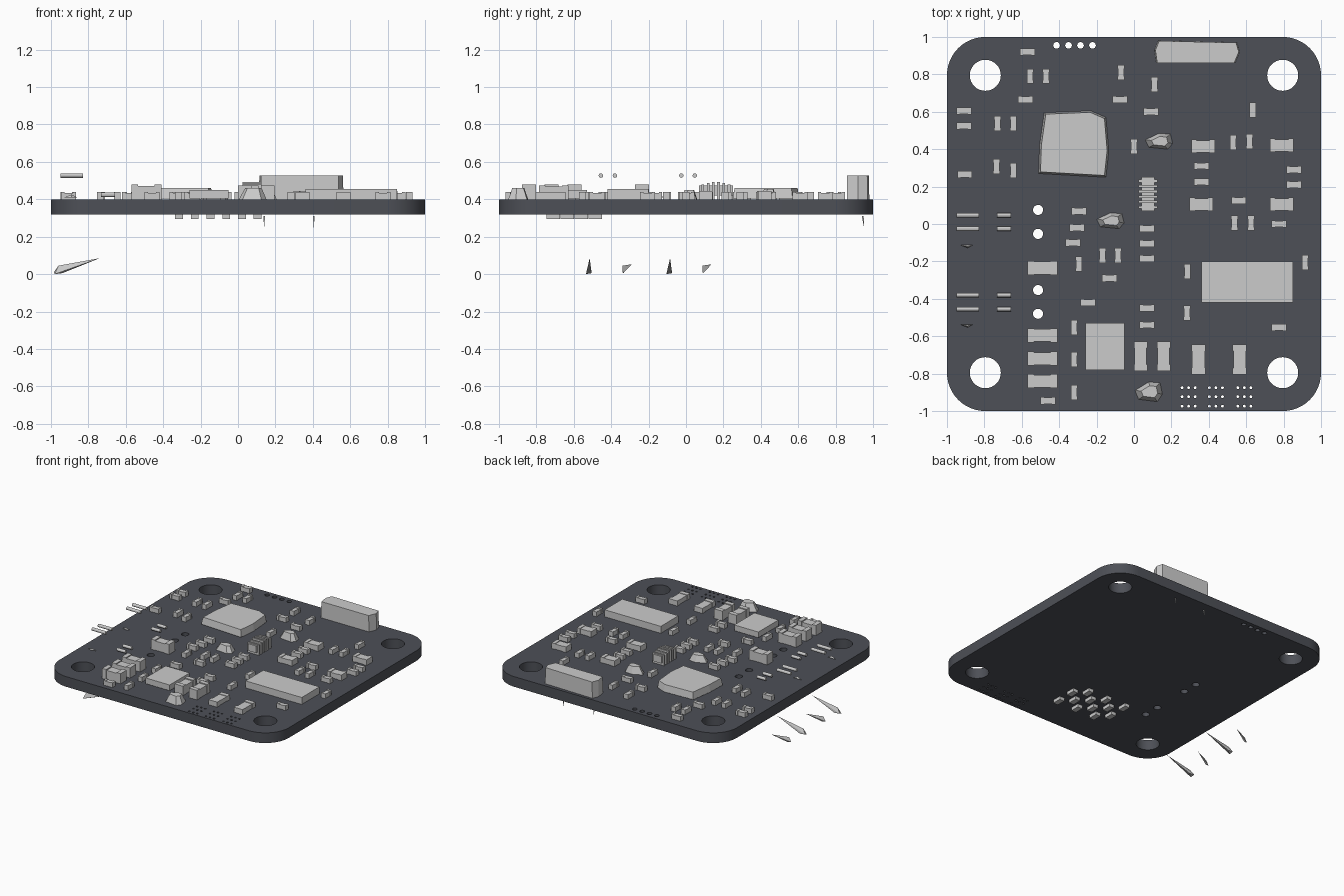
import bpy, bmesh, math
from mathutils import Vector

if "Cube" in bpy.data.objects:
    bpy.data.objects.remove(bpy.data.objects["Cube"])

TOP, BOTTOM = 0.40, 0.32

def finish(name, bm):
    bmesh.ops.recalc_face_normals(bm, faces=bm.faces)
    me = bpy.data.meshes.new(name)
    bm.to_mesh(me)
    bm.free()
    ob = bpy.data.objects.new(name, me)
    bpy.context.collection.objects.link(ob)
    return ob

def add_box(bm, x, y, w, d, z0, z1):
    vs = bmesh.ops.create_cube(bm, size=1)["verts"]
    for v in vs:
        v.co = Vector((x + v.co.x * w, y + v.co.y * d, (z0 + z1) / 2 + v.co.z * (z1 - z0)))

def box(name, x, y, w, d, z0, z1):
    bm = bmesh.new()
    add_box(bm, x, y, w, d, z0, z1)
    return finish(name, bm)

def chip(name, x, y, length, width, height, vertical):
    # two-terminal part: body with a slightly larger cap on each end
    bm = bmesh.new()
    cap = length * 0.22
    parts = [(0, length * 0.8, width * 0.9, height * 0.9)]
    parts += [(s * (length - cap) / 2, cap, width, height) for s in (-1, 1)]
    for off, l, w, h in parts:
        if vertical:
            add_box(bm, x, y + off, w, l, TOP, TOP + h)
        else:
            add_box(bm, x + off, y, l, w, TOP, TOP + h)
    return finish(name, bm)

def prism(name, outline, z0, z1, taper=1.0):
    bm = bmesh.new()
    n = len(outline)
    cx, cy = sum(p[0] for p in outline) / n, sum(p[1] for p in outline) / n
    lo = [bm.verts.new((x, y, z0)) for x, y in outline]
    hi = [bm.verts.new((cx + (x - cx) * taper, cy + (y - cy) * taper, z1)) for x, y in outline]
    bm.faces.new(lo)
    bm.faces.new(hi)
    for i in range(n):
        j = (i + 1) % n
        bm.faces.new((lo[i], lo[j], hi[j], hi[i]))
    return finish(name, bm)

def hull(name, pts):
    bm = bmesh.new()
    for p in pts:
        bm.verts.new(p)
    bmesh.ops.convex_hull(bm, input=bm.verts)
    return finish(name, bm)

# Circuit board: rounded square outline with all through holes
def arc(cx, cy, r, a0, a1, n):
    return [(cx + r * math.cos(a0 + (a1 - a0) * i / n), cy + r * math.sin(a0 + (a1 - a0) * i / n)) for i in range(n)]

outline = []
for k, (sx, sy) in enumerate([(1, 1), (-1, 1), (-1, -1), (1, -1)]):
    a = k * math.pi / 2
    outline += arc(sx * 0.795, sy * 0.795, 0.205, a, a + math.pi / 2, 12)
    outline.append((sx * 0.795 + 0.205 * math.cos(a + math.pi / 2), sy * 0.795 + 0.205 * math.sin(a + math.pi / 2)))
holes = [(sx * 0.795, sy * 0.795, 0.083, 32) for sx in (-1, 1) for sy in (-1, 1)]
holes += [(-0.414 + 0.064 * i, 0.955, 0.018, 16) for i in range(4)]
holes += [(-0.513, y, 0.027, 20) for y in (0.075, -0.053, -0.353, -0.48)]
holes += [(gx + dx, y, 0.008, 8) for gx in (0.292, 0.438, 0.59) for dx in (-0.035, 0, 0.035)
          for y in (-0.875, -0.923, -0.974)]
cu = bpy.data.curves.new("board", "CURVE")
cu.dimensions = "2D"
cu.fill_mode = "BOTH"
cu.extrude = (TOP - BOTTOM) / 2
for pts in [outline] + [arc(x, y, r, 0, 2 * math.pi, n) for x, y, r, n in holes]:
    sp = cu.splines.new("POLY")
    sp.points.add(len(pts) - 1)
    for p, (x, y) in zip(sp.points, pts):
        p.co = (x, y, 0, 1)
    sp.use_cyclic_u = True
board = bpy.data.objects.new("board", cu)
board.location.z = (TOP + BOTTOM) / 2
bpy.context.collection.objects.link(board)
bpy.context.view_layer.objects.active = board
board.select_set(True)
bpy.ops.object.convert(target="MESH")
board = bpy.context.object
bm = bmesh.new()
bm.from_mesh(board.data)
bmesh.ops.remove_doubles(bm, verts=bm.verts, dist=0.0001)
bmesh.ops.recalc_face_normals(bm, faces=bm.faces)
bm.to_mesh(board.data)
bm.free()
bpy.ops.object.shade_smooth_by_angle(angle=math.radians(30))
mat = bpy.data.materials.new("board_dark")
mat.diffuse_color = (0.075, 0.08, 0.095, 1)
mat.use_nodes = True
mat.node_tree.nodes["Principled BSDF"].inputs["Base Color"].default_value = mat.diffuse_color
board.data.materials.clear()
board.data.materials.append(mat)

# Small passives lying along x
for x, y in [(-.57, .92), (-.58, .665), (-.075, .665), (.09, .60), (-.91, .605), (-.91, .525),
             (-.905, .265), (.36, .31), (.855, .29), (.855, .21), (.36, .225), (.56, .125),
             (.775, 0), (-.295, .068), (-.305, -.02), (-.325, -.1), (-.13, -.29), (-.245, -.42),
             (.07, -.025), (.07, -.105), (.07, -.185), (.07, -.45), (.07, -.54), (.775, -.553),
             (-.46, -.945)]:
    chip("passive_x", x, y, 0.08, 0.038, 0.038, False)

# Small passives lying along y
for x, y in [(-.555, .79), (-.47, .79), (-.07, .81), (.11, .745), (.635, .61), (-.73, .537),
             (-.645, .537), (-.735, .307), (-.645, .285), (0, .415), (.53, .435), (.617, .44),
             (.537, .005), (.625, .005), (-.295, -.215), (-.168, -.168), (-.085, -.168),
             (.285, -.255), (.283, -.475), (.915, -.205), (-.32, -.553), (-.32, -.725), (-.32, -.9)]:
    chip("passive_y", x, y, 0.08, 0.036, 0.038, True)

# Larger capacitors and diodes
for y in (-.235, -.595, -.72, -.84):
    chip("large_capacitor", -.49, y, 0.16, 0.075, 0.08, False)
for x in (.035, .158):
    chip("tall_capacitor", x, -.707, 0.16, 0.072, 0.075, True)
for x in (.345, .565):
    chip("diode", x, -.725, 0.16, 0.075, 0.04, True)
for x, y in [(.37, .415), (.79, .42), (.36, .105), (.79, .105)]:
    chip("flat_capacitor", x, y, 0.125, 0.072, 0.045, False)

# Main integrated circuits
prism("processor", [(-.51, .27), (-.15, .25), (-.135, .39), (-.15, .57), (-.23, .605), (-.48, .595), (-.505, .42)],
      0.405, 0.46, 0.95)
prism("regulator", [(-.26, -.78), (-.05, -.78), (-.05, -.53), (-.26, -.53)], 0.405, 0.45)
box("module", 0.605, -0.31, 0.49, 0.22, TOP, 0.455)

# Edge connector with its underside pegs
prism("connector", [(.12, .86), (.54, .86), (.565, .92), (.55, .97), (.13, .98), (.11, .93)], TOP, 0.527, 0.98)
for x, z in [(.14, .25), (.405, .25)]:
    hull("connector_peg", [(x - .005, .94, .31), (x + .005, .94, .31), (x, .95, .31), (x, .952, z)])

# Ribbed sensor package
bm = bmesh.new()
add_box(bm, .075, .16, .07, .18, .42, .475)
for i in range(6):
    add_box(bm, .075, .09 + .028 * i, .1, .014, TOP, .495 - .006 * abs(i - 2.5))
finish("ribbed_sensor", bm)

# Small irregular transistors
for x, y, z in [(.135, .44, .455), (-.125, .015, .45), (.08, -.9, .46)]:
    s = 1.0 if y > -.5 else 1.25
    prism("transistor", [(x - .075, y + .01), (x - .055, y - .03 * s), (x + .045, y - .04 * s), (x + .072, y - .01),
                         (x + .06, y + .04 * s), (x, y + .045 * s)], TOP, z, 0.6)

# Header pins and slivers on the left edge
for x, length, z in [(-.89, .12, .527), (-.695, .075, .425)]:
    for y in (.047, -.025, -.38, -.455):
        bm = bmesh.new()
        bmesh.ops.create_cone(bm, cap_ends=True, segments=12, radius1=.012, radius2=.012, depth=length)
        for v in bm.verts:
            v.co = Vector((x + v.co.z, y + v.co.y, z + v.co.x))
        finish("header_pin", bm)
for y in (-.12, -.545):
    hull("header_sliver", [(-.93, y + .008, .41), (-.86, y + .008, .41), (-.89, y - .008, .41), (-.89, y, .425)])

# Tapered spikes below the left edge
for y in (-.52, -.09):
    hull("long_spike", [(-.98, y - .015, 0), (-.985, y + .015, .01), (-.94, y + .015, .005),
                        (-.96, y, .045), (-.74, y + .005, .085)])
for y in (-.34, .087):
    hull("short_spike", [(-.98, y, .01), (-.95, y + .005, .005), (-.96, y, .045), (-.84, y + .05, .053)])

# Staggered solder pads on the underside
for i in range(6):
    for y in (-.485, -.635):
        box("underside_pad", -.315 + .084 * i, y - (.075 if i % 2 else 0), .042, .072, .295, BOTTOM)
